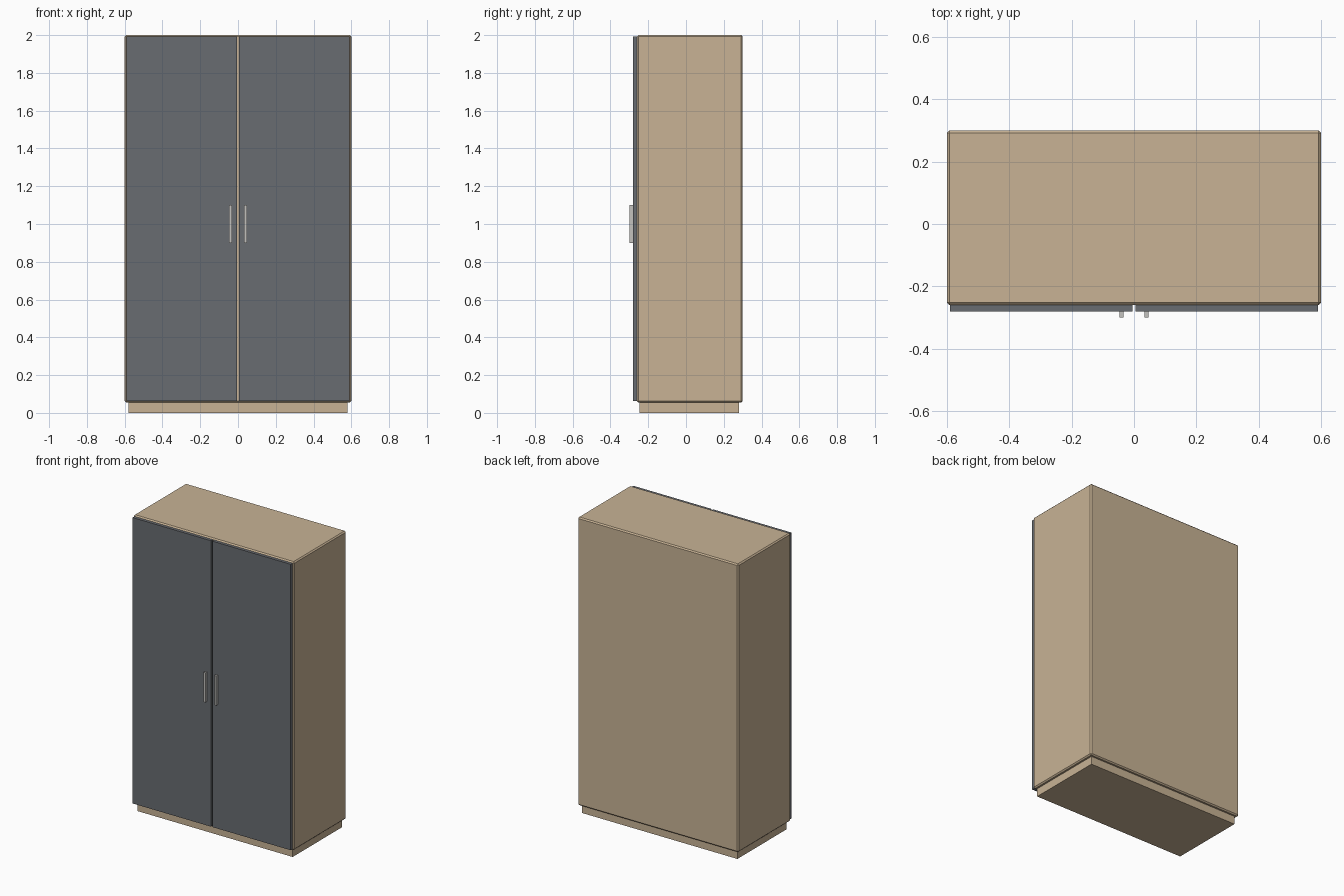
import bpy

if "Cube" in bpy.data.objects:
    bpy.data.objects.remove(bpy.data.objects["Cube"])


def material(name, color):
    m = bpy.data.materials.new(name)
    m.diffuse_color = (*color, 1)
    m.use_nodes = True
    m.node_tree.nodes["Principled BSDF"].inputs["Base Color"].default_value = m.diffuse_color
    return m


def box(name, lo, hi, mat, bevel=0):
    bpy.ops.mesh.primitive_cube_add(
        size=1, location=[(a + b) / 2 for a, b in zip(lo, hi)])
    ob = bpy.context.object
    ob.name = name
    ob.scale = [b - a for a, b in zip(lo, hi)]
    bpy.ops.object.transform_apply(location=False, rotation=False, scale=True)
    ob.data.materials.append(mat)
    if bevel:
        mod = ob.modifiers.new("bevel", 'BEVEL')
        mod.width = bevel
        mod.segments = 1
    return ob


wood = material("light_wood", (0.58, 0.45, 0.30))
dark = material("dark_grey", (0.14, 0.15, 0.165))
metal = material("metal", (0.55, 0.54, 0.52))

# Carcass with chamfered edges, on a recessed plinth
box("cabinet_body", (-0.6, -0.26, 0.055), (0.6, 0.3, 2.0), wood, 0.008)
box("plinth", (-0.58, -0.245, 0), (0.58, 0.28, 0.06), wood)

# Pair of doors with bar handles
for side, s in (("left", -1), ("right", 1)):
    x0, x1 = sorted((s * 0.005, s * 0.59))
    box(side + "_door", (x0, -0.281, 0.062), (x1, -0.26, 1.992), dark)
    x0, x1 = sorted((s * 0.033, s * 0.047))
    box(side + "_handle", (x0, -0.3, 0.9), (x1, -0.28, 1.1), metal)
